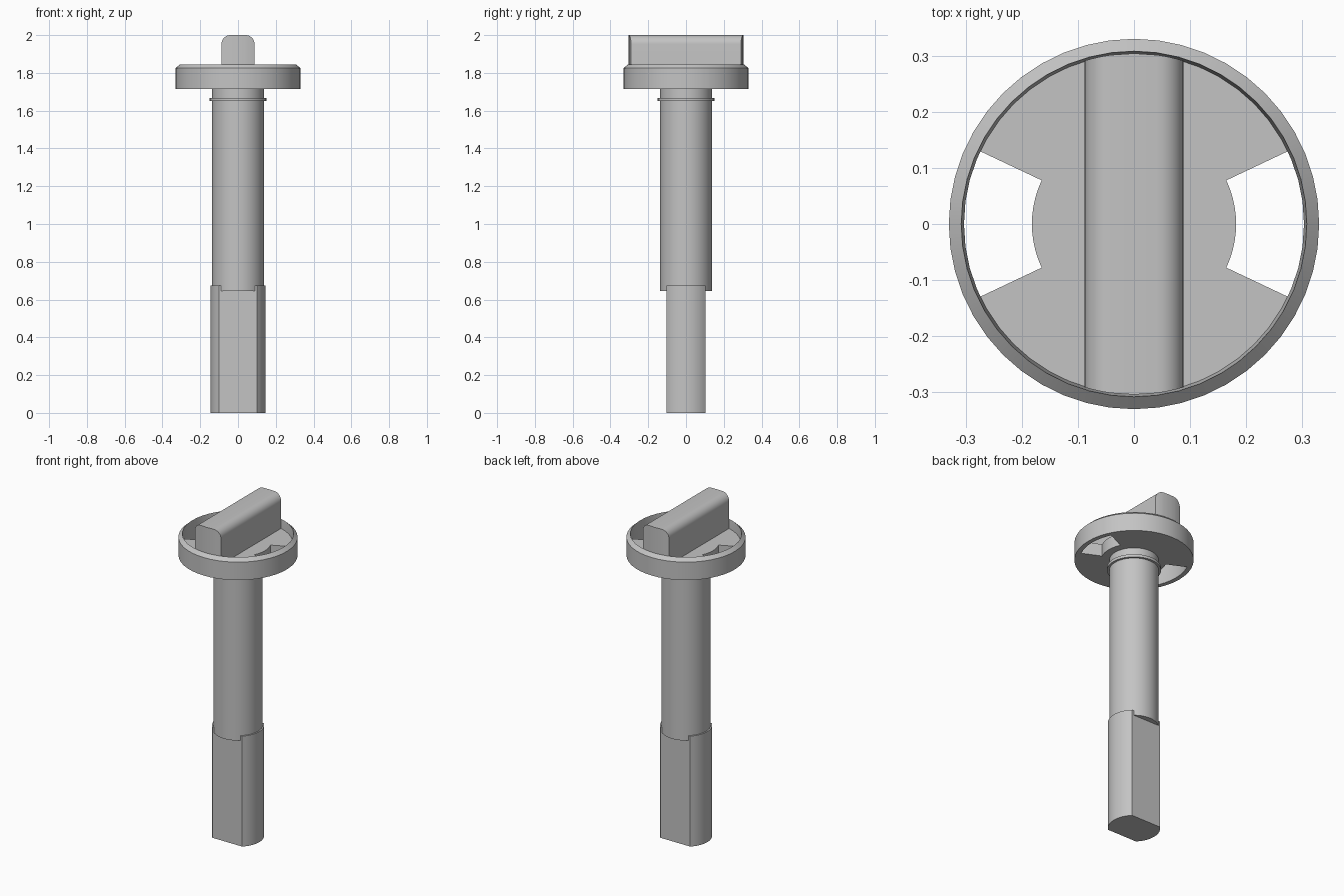
import bpy, bmesh
from math import sin, cos, pi, sqrt, radians, asin

cube = bpy.data.objects.get("Cube")
if cube:
    bpy.data.objects.remove(cube)

GREY = (0.55, 0.55, 0.55, 1)
mat = bpy.data.materials.new("plain grey")
mat.use_nodes = True
mat.diffuse_color = GREY
mat.node_tree.nodes["Principled BSDF"].inputs["Base Color"].default_value = GREY


def finish(name, bm):
    bmesh.ops.remove_doubles(bm, verts=bm.verts, dist=1e-5)
    bmesh.ops.recalc_face_normals(bm, faces=bm.faces)
    mesh = bpy.data.meshes.new(name)
    bm.to_mesh(mesh)
    bm.free()
    mesh.materials.append(mat)
    ob = bpy.data.objects.new(name, mesh)
    bpy.context.scene.collection.objects.link(ob)
    bpy.ops.object.select_all(action='DESELECT')
    ob.select_set(True)
    bpy.context.view_layer.objects.active = ob
    bpy.ops.object.shade_smooth_by_angle(angle=radians(25))
    return ob


def lathe(name, profile, closed, steps=48):
    """Spin (radius, z) points around the z axis."""
    bm = bmesh.new()
    verts = [bm.verts.new((r, 0, z)) for r, z in profile]
    pairs = list(zip(verts, verts[1:]))
    if closed:
        pairs.append((verts[-1], verts[0]))
    edges = [bm.edges.new(p) for p in pairs]
    bmesh.ops.spin(bm, geom=verts + edges, cent=(0, 0, 0), axis=(0, 0, 1),
                   angle=2 * pi, steps=steps, use_merge=True)
    return finish(name, bm)


def prism(name, outline, z0, z1):
    """Extrude an (x, y) outline from z0 to z1."""
    bm = bmesh.new()
    face = bm.faces.new([bm.verts.new((x, y, z0)) for x, y in outline])
    top = bmesh.ops.extrude_face_region(bm, geom=[face])["geom"]
    bmesh.ops.translate(bm, vec=(0, 0, z1 - z0),
                        verts=[v for v in top if isinstance(v, bmesh.types.BMVert)])
    return finish(name, bm)


def arc(radius, start, end, steps):
    return [(radius * cos(start + (end - start) * i / steps),
             radius * sin(start + (end - start) * i / steps)) for i in range(steps + 1)]


# Round shaft with its thin retaining ring
lathe("shaft", [(0, 0.645), (0.137, 0.645), (0.137, 1.65), (0.15, 1.65),
                (0.15, 1.667), (0.137, 1.667), (0.137, 1.72), (0, 1.72)], False)

# Lower end with flats on front and back
a = asin(0.104 / 0.145)
prism("flatted_end", arc(0.145, -a, a, 12) + arc(0.145, pi - a, pi + a, 12), 0, 0.675)

# Chamfered rim of the head
lathe("head_rim", [(0.303, 1.715), (0.33, 1.715), (0.33, 1.825),
                   (0.308, 1.845), (0.303, 1.79)], True)

# Recessed head floor with two side windows
w = radians(25.3)
floor = []
for turn in (0, pi):
    floor += arc(0.182, turn - w, turn + w, 10)
    floor += arc(0.304, turn + w, turn + pi - w, 20)
prism("head_floor", floor, 1.715, 1.79)

# Grip bar with rounded top edges and ends that follow the rim
HALF, ROUND, TOP, BASE, REACH = 0.088, 0.048, 2.0, 1.77, 0.304
corner = [(HALF - ROUND + x, TOP - ROUND + z) for x, z in arc(ROUND, 0, pi / 2, 8)]
crown = corner + [(0, TOP)] + [(-x, z) for x, z in reversed(corner)]
bm = bmesh.new()
columns = []
for x, z in crown:
    y = sqrt(REACH ** 2 - x ** 2)
    columns.append([bm.verts.new(p) for p in
                    ((x, -y, BASE), (x, y, BASE), (x, y, z), (x, -y, z))])
for c, d in zip(columns, columns[1:]):
    for i in range(4):
        j = (i + 1) % 4
        bm.faces.new((c[i], c[j], d[j], d[i]))
bm.faces.new(columns[0])
bm.faces.new(columns[-1])
finish("grip_bar", bm)
